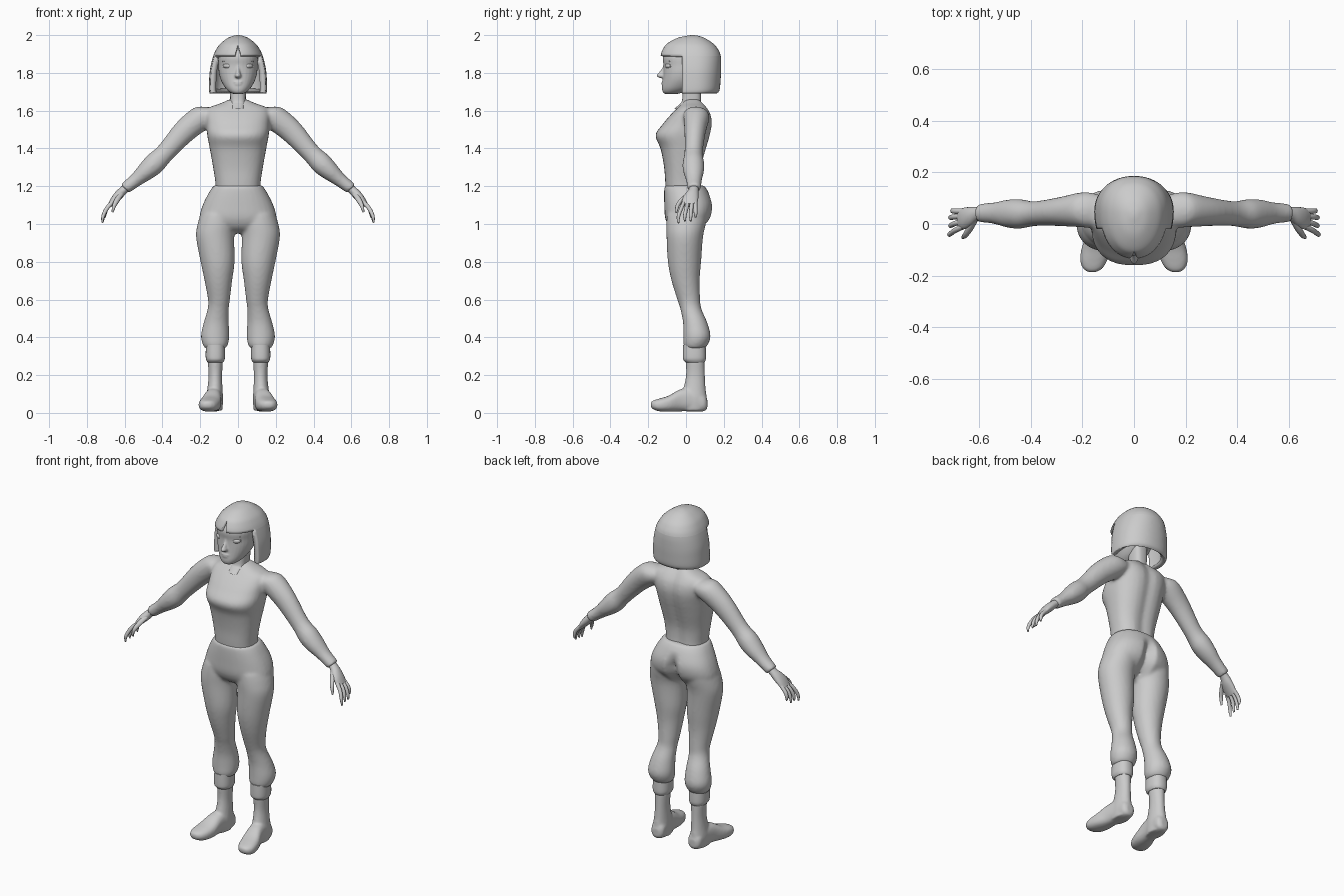
import bpy, bmesh
from math import sin, cos, pi, copysign, exp, radians
from mathutils import Vector, Matrix

cube = bpy.data.objects.get("Cube")
if cube:
    bpy.data.objects.remove(cube, do_unlink=True)

GREY = (0.6, 0.6, 0.6, 1)
grey = bpy.data.materials.new("plain grey")
grey.use_nodes = True
grey.diffuse_color = GREY
grey.node_tree.nodes["Principled BSDF"].inputs["Base Color"].default_value = GREY
X, Y, Z = Vector((1, 0, 0)), Vector((0, 1, 0)), Vector((0, 0, 1))
SIDES = (1, -1)


def spline(stations, steps):
    """Smooth the station values with a Catmull-Rom spline."""
    out = []
    for i in range(len(stations) - 1):
        a, b, c, d = (stations[max(0, min(len(stations) - 1, i + k))] for k in (-1, 0, 1, 2))
        for s in range(steps):
            t = s / steps
            out.append([q + t * ((r - p) + t * ((2*p - 5*q + 4*r - e) + t * (3*(q - r) + e - p))) / 2
                        for p, q, r, e in zip(a, b, c, d)])
    return out + [list(stations[-1])]


def loft(bm, stations, u=X, v=Y, side=1, n=32, steps=4, power=2.0, dent=None):
    """Skin rings given as centre x, y, z, radius along u, front and back radius along v."""
    rings = []
    for x, y, z, ru, front, back in spline(stations, steps):
        ring = []
        for k in range(n):
            c, s = cos(2 * pi * k / n), sin(2 * pi * k / n)
            c, s = (copysign(abs(w) ** (2 / power), w) for w in (c, s))
            p = Vector((x, y, z)) + u * c * ru + v * s * (back if s > 0 else front)
            if dent and s > 0:
                p.y -= dent(p)
            p.x *= side
            ring.append(bm.verts.new(p))
        rings.append(ring)
    for a, b in zip(rings, rings[1:]):
        for k in range(n):
            bm.faces.new((a[k], a[k - 1], b[k - 1], b[k]))
    bm.faces.new(rings[0])
    bm.faces.new(rings[-1][::-1])


def upright(rows, mid=0.5):
    """Rows of height, centre x, half width, front y and back y."""
    return [(x, f + (b - f) * mid, z, w, (b - f) * mid, (b - f) * (1 - mid)) for z, x, w, f, b in rows]


def round_path(rows):
    return [(x, y, z, a, b, b) for x, y, z, a, b in rows]


def ball(bm, at, size, turn=0, tilt=0):
    m = (Matrix.Translation(at) @ Matrix.Rotation(radians(turn), 4, "Z")
         @ Matrix.Rotation(radians(tilt), 4, "Y") @ Matrix.Diagonal((*size, 1)))
    bmesh.ops.create_uvsphere(bm, u_segments=20, v_segments=12, radius=1, matrix=m)


def finish(name, bm, blend=None):
    bmesh.ops.recalc_face_normals(bm, faces=bm.faces)
    mesh = bpy.data.meshes.new(name)
    bm.to_mesh(mesh)
    bm.free()
    obj = bpy.data.objects.new(name, mesh)
    bpy.context.collection.objects.link(obj)
    mesh.materials.append(grey)
    bpy.ops.object.select_all(action="DESELECT")
    obj.select_set(True)
    bpy.context.view_layer.objects.active = obj
    bpy.ops.object.shade_smooth_by_angle(angle=radians(45))
    if blend:
        melt = obj.modifiers.new("melt", "REMESH")
        melt.mode, melt.voxel_size, melt.use_smooth_shade = "VOXEL", blend, True
        relax = obj.modifiers.new("relax", "SMOOTH")
        relax.factor, relax.iterations = 0.5, 6
    return obj


# Shirt: torso and sleeves melted together
bm = bmesh.new()
loft(bm, upright([
    (1.17, 0, .118, -.106, .085), (1.22, 0, .12, -.11, .08), (1.3, 0, .132, -.116, .085),
    (1.4, 0, .15, -.135, .112), (1.47, 0, .163, -.162, .132), (1.53, 0, .168, -.122, .142),
    (1.58, 0, .17, -.08, .135), (1.615, 0, .155, -.045, .115), (1.64, 0, .09, -.02, .095),
    (1.66, 0, .045, -.005, .08)]), power=2.4,
    dent=lambda p: .014 * exp(-(p.x / .035) ** 2))
ACROSS = Vector((.69, 0, .72))
for side in SIDES:
    loft(bm, round_path([
        (.1, .05, 1.585, .04, .05), (.155, .052, 1.577, .062, .066), (.2, .055, 1.558, .068, .068),
        (.287, .048, 1.487, .062, .056), (.385, .04, 1.378, .051, .048), (.44, .039, 1.322, .057, .057),
        (.485, .04, 1.28, .05, .055), (.54, .042, 1.233, .037, .042), (.6, .043, 1.187, .032, .036)]),
        u=ACROSS, side=side)
finish("shirt", bm, .009)

# Trousers: pelvis and legs melted together
bm = bmesh.new()
loft(bm, upright([
    (1.205, 0, .127, -.113, .095), (1.17, 0, .152, -.116, .118), (1.1, 0, .187, -.115, .142),
    (1.03, 0, .205, -.11, .13), (.98, 0, .19, -.085, .085), (.95, 0, .12, -.04, .04)]),
    power=2.3, dent=lambda p: .045 * exp(-(p.x / .022) ** 2) * max(0, min(1, (1.16 - p.z) / .08)))
for side in SIDES:
    loft(bm, upright([
        (1.05, .108, .09, -.1, .115), (1, .113, .101, -.104, .105), (.93, .121, .101, -.103, .09),
        (.8, .108, .09, -.096, .08), (.7, .104, .073, -.077, .072), (.6, .101, .058, -.046, .075),
        (.55, .105, .056, -.03, .082), (.48, .115, .066, -.016, .112), (.41, .121, .075, -.014, .13),
        (.365, .12, .068, -.014, .118), (.342, .12, .054, -.008, .1)]), side=side)
finish("trousers", bm, .009)

# Socks and boots
for side, word in zip(SIDES, ("left", "right")):
    bm = bmesh.new()
    loft(bm, upright([
        (.36, .12, .05, -.016, .104), (.3, .12, .051, -.017, .106), (.28, .12, .048, -.014, .104),
        (.268, .12, .041, -.002, .098)]), side=side, power=2.3)
    finish(word + "_sock", bm)
    bm = bmesh.new()
    loft(bm, upright([
        (.28, .12, .041, -.002, .098), (.2, .12, .036, 0, .1), (.13, .122, .04, -.014, .104),
        (.08, .124, .045, -.03, .11), (.03, .124, .043, -.03, .108), (.012, .124, .04, -.03, .1)]), side=side)
    loft(bm, [(x, y, (lo + hi) / 2, w, (hi - lo) / 2, (hi - lo) / 2) for y, x, w, lo, hi in [
        (.113, .122, .02, .025, .07), (.095, .122, .04, .008, .1), (.03, .126, .044, .008, .13),
        (-.03, .134, .047, .008, .125), (-.09, .146, .056, .006, .092), (-.14, .156, .053, .008, .076),
        (-.172, .16, .038, .018, .066), (-.187, .162, .016, .032, .056)]],
        u=X, v=Z, side=side, power=2.5)
    finish(word + "_boot", bm, .007)

# Hands: palm, four curled fingers and a thumb
for side, word in zip(SIDES, ("left", "right")):
    bm = bmesh.new()
    loft(bm, round_path([
        (.575, .042, 1.205, .022, .027), (.605, .04, 1.18, .022, .026), (.63, .03, 1.155, .024, .036),
        (.655, .022, 1.128, .02, .042), (.677, .02, 1.1, .013, .038)]), u=ACROSS, side=side, n=20)
    for base, spread, reach in ((-.01, -.04, -.01), (.01, -.006, 0), (.031, .025, 0), (.049, .051, .02)):
        loft(bm, round_path([
            (.662, base, 1.118, .011, .011), (.694, (base + spread) / 2, 1.083, .011, .0105),
            (.711 - reach / 3, spread, 1.045 + reach / 2, .0095, .0095),
            (.714 - reach / 2, spread, 1.016 + reach, .005, .005)]),
            u=Vector((.87, 0, .5)), side=side, n=12)
    loft(bm, round_path([
        (.615, .02, 1.165, .014, .014), (.638, -.02, 1.13, .014, .014),
        (.655, -.044, 1.098, .011, .011), (.665, -.052, 1.062, .005, .006)]),
        u=Vector((.87, 0, .5)), side=side, n=12)
    finish(word + "_hand", bm)

# Neck with its small square neckline
bm = bmesh.new()
loft(bm, upright([
    (1.61, 0, .036, -.062, .06), (1.635, 0, .04, -.034, .075), (1.66, 0, .041, -.02, .08),
    (1.76, 0, .044, -.018, .08)]), power=2.8)
finish("neck", bm)

# Head with nose and lips
bm = bmesh.new()
loft(bm, upright([
    (1.688, 0, .022, -.108, -.05), (1.697, 0, .043, -.122, -.015), (1.72, 0, .067, -.127, .035),
    (1.76, 0, .09, -.123, .08), (1.8, 0, .101, -.12, .1), (1.84, 0, .104, -.119, .115),
    (1.89, 0, .104, -.122, .12), (1.94, 0, .08, -.09, .1), (1.97, 0, .03, -.03, .06)]), power=2.15)
loft(bm, upright([
    (1.85, 0, .008, -.119, -.09), (1.825, 0, .01, -.126, -.09), (1.8, 0, .013, -.146, -.09),
    (1.786, 0, .018, -.156, -.09), (1.776, 0, .014, -.147, -.09), (1.77, 0, .006, -.125, -.09)]), n=20)
ball(bm, (0, -.118, 1.751), (.027, .0125, .006))
ball(bm, (0, -.118, 1.74), (.023, .0125, .0075))
finish("head", bm, .0045)

# Eyes, lids and brows
for side, word in zip(SIDES, ("left", "right")):
    bm = bmesh.new()
    ball(bm, (side * .055, -.093, 1.837), (.024, .016, .014), side * 24)
    ball(bm, (side * .054, -.102, 1.837), (.011, .0085, .012), side * 20)
    finish(word + "_eye", bm)
    bm = bmesh.new()
    for lift, depth, thick in ((.014, .102, .004), (-.013, .1, .0025), (.032, .105, .0035)):
        bend = .35 if lift > 0 else -.35
        loft(bm, [(side * x, -depth + (x - .04) * .45, 1.837 + lift - bend * abs(x - .055) ** 1.5 * 6,
                   t, t, t) for x, t in ((.028, .001), (.042, thick), (.055, thick), (.07, thick), (.084, .001))],
             u=Y, v=Z, n=8)
    finish(word + "_eyelids_and_brow", bm)

# Bobbed hair: a shell cut open around the face, with a notched fringe
bm = bmesh.new()
loft(bm, upright([
    (1.692, 0, .15, -.13, .165), (1.71, 0, .154, -.132, .178), (1.76, 0, .153, -.135, .183),
    (1.82, 0, .148, -.137, .186), (1.89, 0, .131, -.135, .184), (1.93, 0, .112, -.12, .166),
    (1.957, 0, .091, -.098, .142), (1.985, 0, .054, -.045, .098), (1.997, 0, .022, .008, .062),
    (2, 0, .004, .03, .04)], .58), n=64, power=2.15)
bmesh.ops.delete(bm, geom=[f for f in bm.faces if len(f.verts) > 4 and f.calc_center_median().z < 1.7],
                 context="FACES_ONLY")
for at, normal in (((0, -.02, 0), Y), ((0, 0, 1.89), Z), ((0, 0, 1.95), (1, 0, .28)), ((0, 0, 1.95), (-1, 0, .28))):
    bmesh.ops.bisect_plane(bm, geom=bm.verts[:] + bm.edges[:] + bm.faces[:], plane_co=at, plane_no=normal)


def open_face(f):
    c = f.calc_center_median()
    return c.y < -.02 and (c.z < 1.89 or abs(c.x) < .28 * (1.95 - c.z))


bmesh.ops.delete(bm, geom=[f for f in bm.faces if open_face(f)], context="FACES")
hair = finish("bobbed_hair", bm)
shell = hair.modifiers.new("thickness", "SOLIDIFY")
shell.thickness, shell.offset = .03, -1
